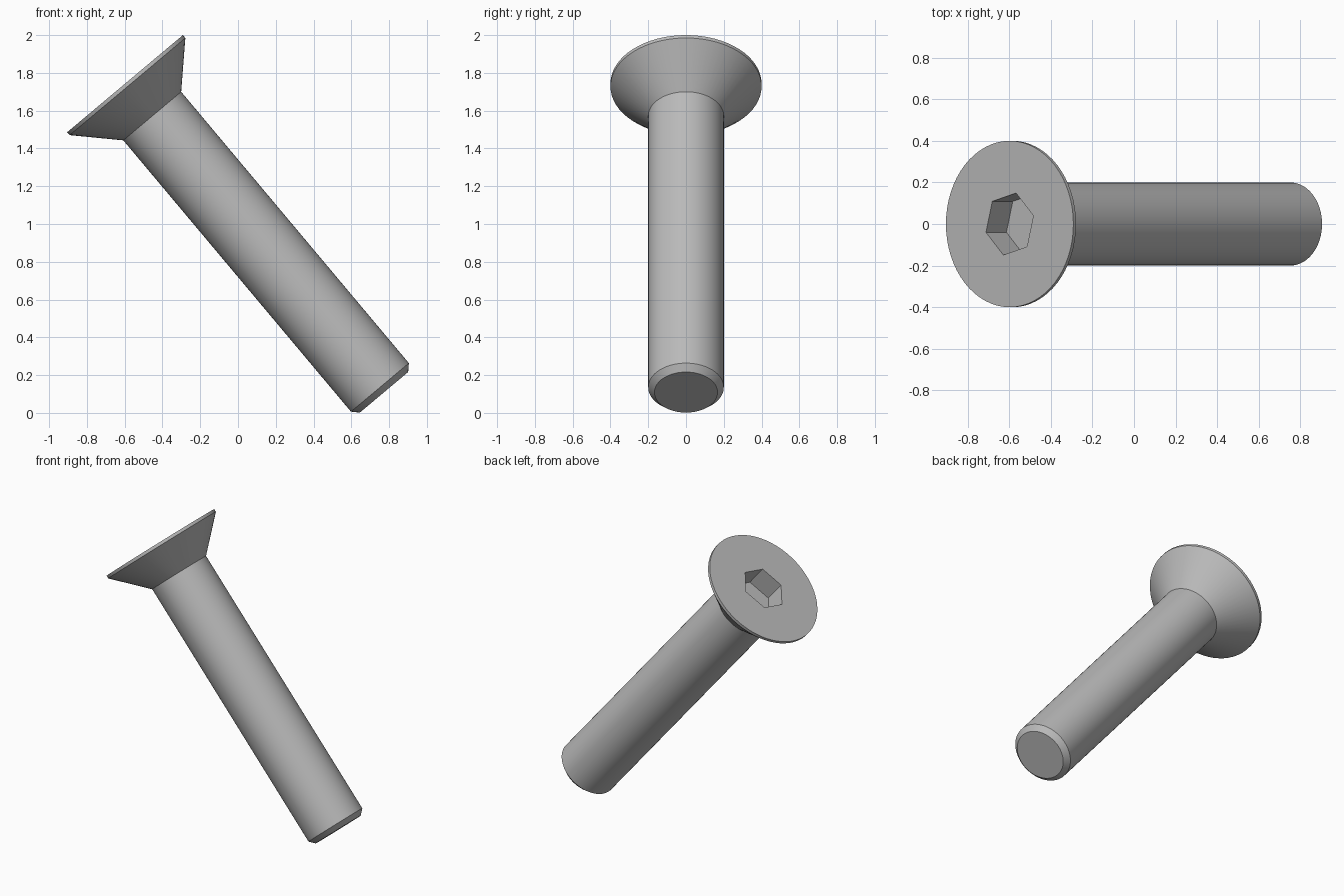
import bpy
import bmesh
from math import cos, sin, pi, radians
from mathutils import Matrix

cube = bpy.data.objects.get("Cube")
if cube:
    bpy.data.objects.remove(cube)

SIDES = 64
TILT = radians(-40)
HEAD_R, SHANK_R, TIP_R = 0.4, 0.2, 0.167
RIM, HEAD_H, LENGTH, CHAMFER = 0.02, 0.224, 2.133, 0.034
HEX_R, HEX_DEPTH = 0.154, 0.153

steel = bpy.data.materials.new("grey steel")
steel.use_nodes = True
color = (0.5, 0.5, 0.5, 1)
steel.diffuse_color = color
steel.node_tree.nodes["Principled BSDF"].inputs["Base Color"].default_value = color

bm = bmesh.new()


def ring(radius, z, count, start=0.0):
    angles = [start + 2 * pi * i / count for i in range(count)]
    return [bm.verts.new((radius * cos(a), radius * sin(a), z)) for a in angles]


def edges_of(loop):
    pairs = zip(loop, loop[1:] + loop[:1])
    return [bm.edges.get(p) or bm.edges.new(p) for p in pairs]


def skin(rings):
    for a, b in zip(rings, rings[1:]):
        n = len(a)
        for i in range(n):
            j = (i + 1) % n
            bm.faces.new((a[i], b[i], b[j], a[j]))


# Countersunk head, shank and chamfered tip
profile = [(HEAD_R, 0), (HEAD_R, -RIM), (SHANK_R, -HEAD_H),
           (SHANK_R, CHAMFER - LENGTH), (TIP_R, -LENGTH)]
body = [ring(r, z, SIDES) for r, z in profile]
skin(body)
bm.faces.new(body[-1])

# Hexagonal drive socket
socket = [ring(HEX_R, z, 6, radians(15)) for z in (0, -HEX_DEPTH)]
skin(socket)
bm.faces.new(socket[-1])

# Flat top of the head around the socket
bmesh.ops.triangle_fill(bm, edges=edges_of(body[0]) + edges_of(socket[0]),
                        use_beauty=True, normal=(0, 0, 1))
bmesh.ops.recalc_face_normals(bm, faces=bm.faces)

# Lean the screw over and place it on the ground
bm.transform(Matrix.Translation((-0.598, 0, 1.743)) @ Matrix.Rotation(TILT, 4, "Y"))

mesh = bpy.data.meshes.new("countersunk_screw")
bm.to_mesh(mesh)
bm.free()
mesh.materials.append(steel)
screw = bpy.data.objects.new("countersunk_screw", mesh)
bpy.context.collection.objects.link(screw)

bpy.ops.object.select_all(action="DESELECT")
screw.select_set(True)
bpy.context.view_layer.objects.active = screw
bpy.ops.object.shade_smooth_by_angle(angle=radians(25))
